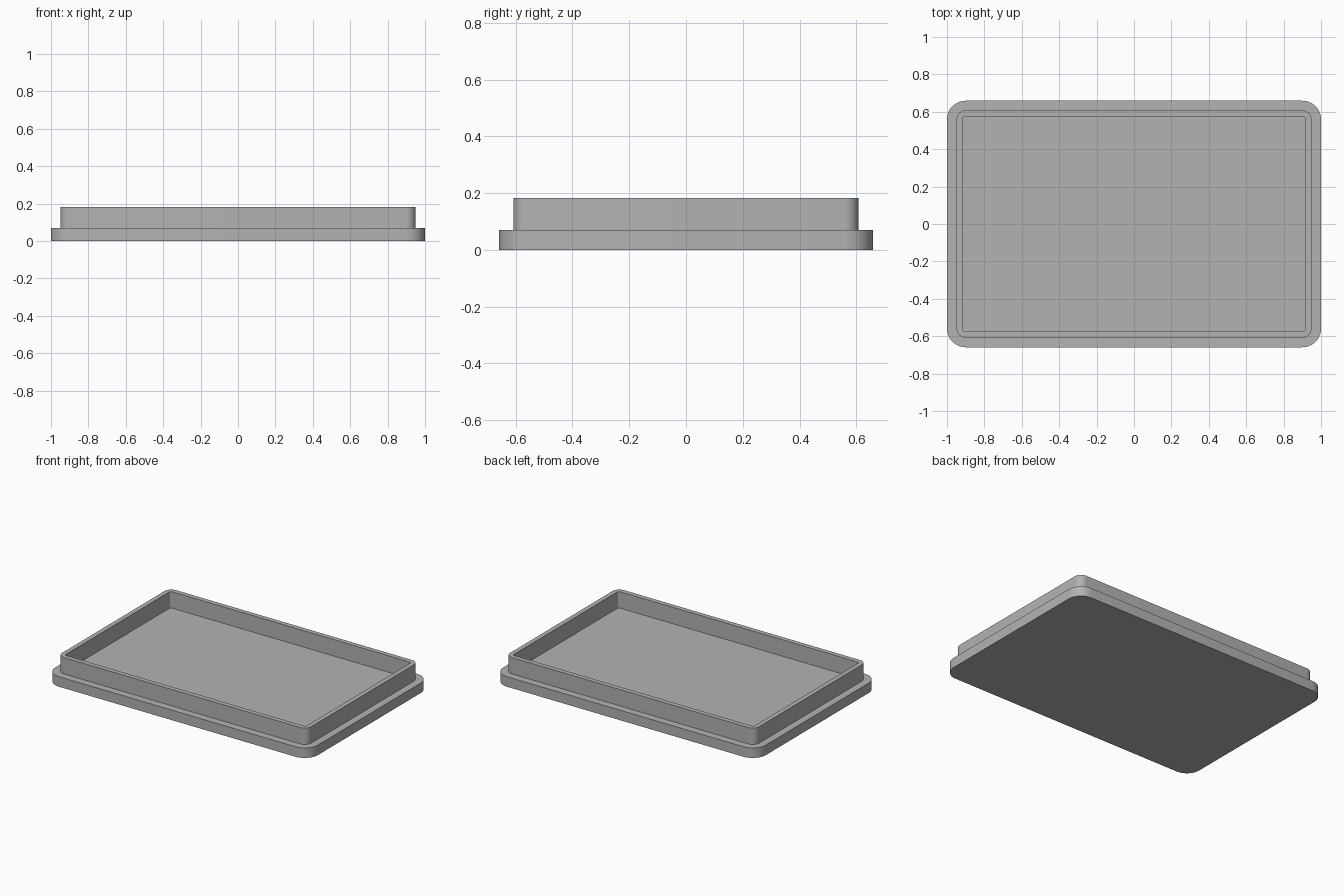
import bpy
import bmesh
from math import cos, sin, pi

cube = bpy.data.objects.get("Cube")
if cube:
    bpy.data.objects.remove(cube, do_unlink=True)

grey = bpy.data.materials.new("plain_grey")
grey.use_nodes = True
colour = (0.45, 0.45, 0.45, 1)
grey.diffuse_color = colour
grey.node_tree.nodes["Principled BSDF"].inputs["Base Color"].default_value = colour

STEPS = 10  # segments per rounded corner


def ring(bm, half_x, half_y, radius, z):
    """Rounded rectangle of vertices, counter-clockwise."""
    verts = []
    for quarter, (sx, sy) in enumerate([(1, 1), (-1, 1), (-1, -1), (1, -1)]):
        for i in range(STEPS + 1):
            a = (quarter + i / STEPS) * pi / 2
            verts.append(bm.verts.new((sx * (half_x - radius) + radius * cos(a),
                                       sy * (half_y - radius) + radius * sin(a), z)))
    return verts


def loft(name, sections):
    """Skin a stack of rings and close both ends."""
    bm = bmesh.new()
    rings = [ring(bm, *s) for s in sections]
    for low, high in zip(rings, rings[1:]):
        for i in range(len(low)):
            j = (i + 1) % len(low)
            bm.faces.new((low[i], low[j], high[j], high[i]))
    bm.faces.new(rings[0][::-1])
    bm.faces.new(rings[-1])
    mesh = bpy.data.meshes.new(name)
    bm.to_mesh(mesh)
    bm.free()
    mesh.materials.append(grey)
    obj = bpy.data.objects.new(name, mesh)
    bpy.context.collection.objects.link(obj)
    bpy.ops.object.select_all(action="DESELECT")
    obj.select_set(True)
    bpy.context.view_layer.objects.active = obj
    bpy.ops.object.shade_smooth_by_angle()
    return obj


BASE_TOP, RIM_TOP = 0.069, 0.182
outer = (0.949, 0.608, 0.05)
inner = (0.917, 0.575, 0.017)
flange = (1.0, 0.659, 0.1)

# Flange plate, raised rim and recessed floor as one closed skin
loft("shallow_lid", [
    (*flange, 0), (*flange, BASE_TOP),
    (*outer, BASE_TOP), (*outer, RIM_TOP),
    (*inner, RIM_TOP), (*inner, BASE_TOP),
])
